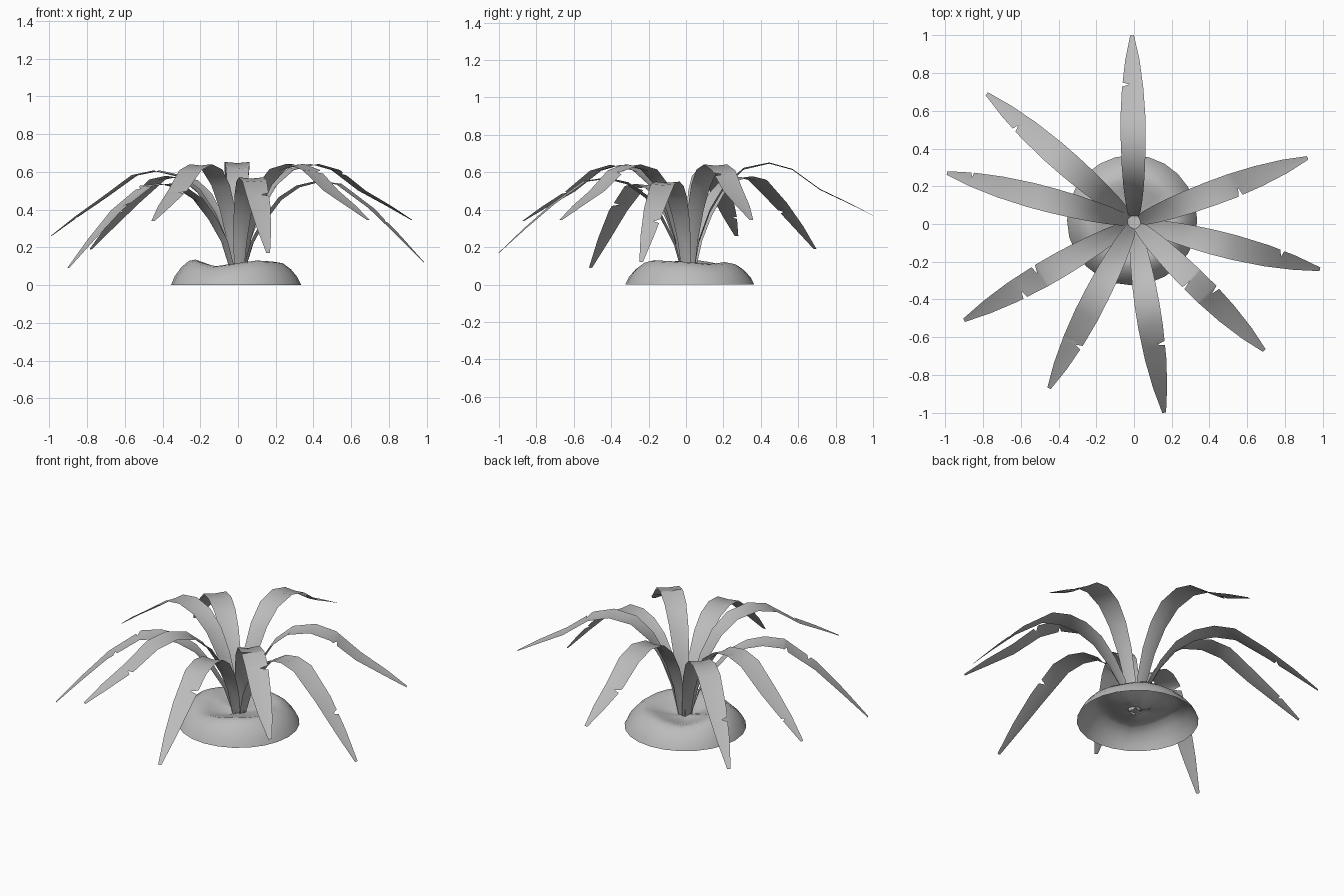
import bpy, math
from mathutils import Vector

if "Cube" in bpy.data.objects:
    bpy.data.objects.remove(bpy.data.objects["Cube"], do_unlink=True)

grey = bpy.data.materials.new("plain_grey")
grey.use_nodes = True
grey.diffuse_color = (0.5, 0.5, 0.5, 1)
grey.node_tree.nodes["Principled BSDF"].inputs["Base Color"].default_value = (0.5, 0.5, 0.5, 1)


def make_object(name, verts, faces):
    mesh = bpy.data.meshes.new(name)
    mesh.from_pydata(verts, [], faces)
    mesh.materials.append(grey)
    obj = bpy.data.objects.new(name, mesh)
    bpy.context.collection.objects.link(obj)
    bpy.ops.object.select_all(action="DESELECT")
    obj.select_set(True)
    bpy.context.view_layer.objects.active = obj
    bpy.ops.object.shade_smooth_by_angle(angle=math.radians(40))
    return obj


# Leaf arcs as (reach, height): an upright one and a drooping one
UPRIGHT = [(.03, .07), (.06, .24), (.12, .4), (.2, .53), (.3, .615),
           (.43, .642), (.55, .61), (.7, .5), (.85, .42), (.98, .345)]
DROOPING = [(.03, .07), (.08, .23), (.15, .35), (.24, .46), (.34, .52),
            (.44, .542), (.55, .53), (.73, .4), (.88, .25), (1.02, .1)]
HALF_WIDTH = [.026, .036, .046, .055, .062, .066, .066, .057, .038, .01]
CHANNEL = [.015, .02, .02, .016, .01, .006, .005, .005, .004, .001]


def make_leaf(name, tip, notches):
    """Loft a shallow channel along a blended arc; notches are (reach, side)."""
    tip = Vector(tip)
    reach = tip.xy.length
    blend = (tip.z - .1) / .245
    rows = []
    for a, b, w, c in zip(UPRIGHT, DROOPING, HALF_WIDTH, CHANNEL):
        r = b[0] + (a[0] - b[0]) * blend
        z = b[1] + (a[1] - b[1]) * blend
        rows.append([r, z, w, w, c])
    scale = reach / rows[-1][0]
    for row in rows:
        row[0] *= scale

    def sample(r):
        for p, q in zip(rows, rows[1:]):
            if p[0] <= r <= q[0]:
                t = (r - p[0]) / (q[0] - p[0])
                return [m + (n - m) * t for m, n in zip(p, q)]

    # Small torn nicks along the edges
    extra = []
    for r, side in notches:
        for offset in (-.012, 0, .01):
            row = sample(r + offset)
            if offset == 0:
                row[2 if side > 0 else 3] *= .3
            extra.append(row)
    rows = sorted(rows + extra, key=lambda row: row[0])

    out = tip.xy.normalized()
    verts, faces = [], []
    for r, z, left, right, dip in rows:
        for s in (left, 0, -right):
            height = z if s else z - dip
            verts.append((out.x * r - out.y * s, out.y * r + out.x * s + .01, height))
    for i in range(len(rows) - 1):
        for j in (0, 1):
            k = 3 * i + j
            faces.append((k, k + 3, k + 4, k + 1))
    return make_object(name, verts, faces)


# Tip position, then nicks (side 1 is counter-clockwise)
LEAVES = [
    ((-.01, .99, .37), [(.73, 1)]),
    ((-.78, .68, .19), [(.8, 1)]),
    ((-.99, .26, .26), [(.89, -1)]),
    ((-.9, -.52, .09), [(.58, -1), (.7, 1)]),
    ((-.45, -.88, .34), [(.72, 1)]),
    ((.16, -1.01, .17), [(.66, 1)]),
    ((.69, -.68, .345), [(.43, -1), (.56, 1)]),
    ((.985, -.25, .12), [(.8, 1)]),
    ((.92, .34, .345), [(.58, -1)]),
]
for n, (tip, notches) in enumerate(LEAVES):
    make_leaf(f"leaf_{n + 1}", tip, notches)

# Soil mound: open-bottomed shell with an uneven rim and a sunken middle
RIM = [.12, .11, .12, .11, .1, .12, .135, .12, .1, .115, .13, .125]
RINGS = [(.345, 0), (.325, .35), (.29, .7), (.25, .95), (.215, 1), (.17, .88), (.11, .72), (.05, .62)]
SIDES = 24
verts, faces = [], []
for radius, level in RINGS:
    for i in range(SIDES):
        a = math.tau * i / SIDES
        rim = (RIM[i // 2] + RIM[(i + 1) // 2 % len(RIM)]) / 2
        verts.append((radius * math.cos(a) - .01, radius * math.sin(a) + .02, rim * level))
for ring in range(len(RINGS) - 1):
    for i in range(SIDES):
        k, m = ring * SIDES + i, ring * SIDES + (i + 1) % SIDES
        faces.append((k, m, m + SIDES, k + SIDES))
verts.append((-.01, .02, .07))
last = (len(RINGS) - 1) * SIDES
for i in range(SIDES):
    faces.append((last + i, last + (i + 1) % SIDES, len(verts) - 1))
make_object("soil_mound", verts, faces)
